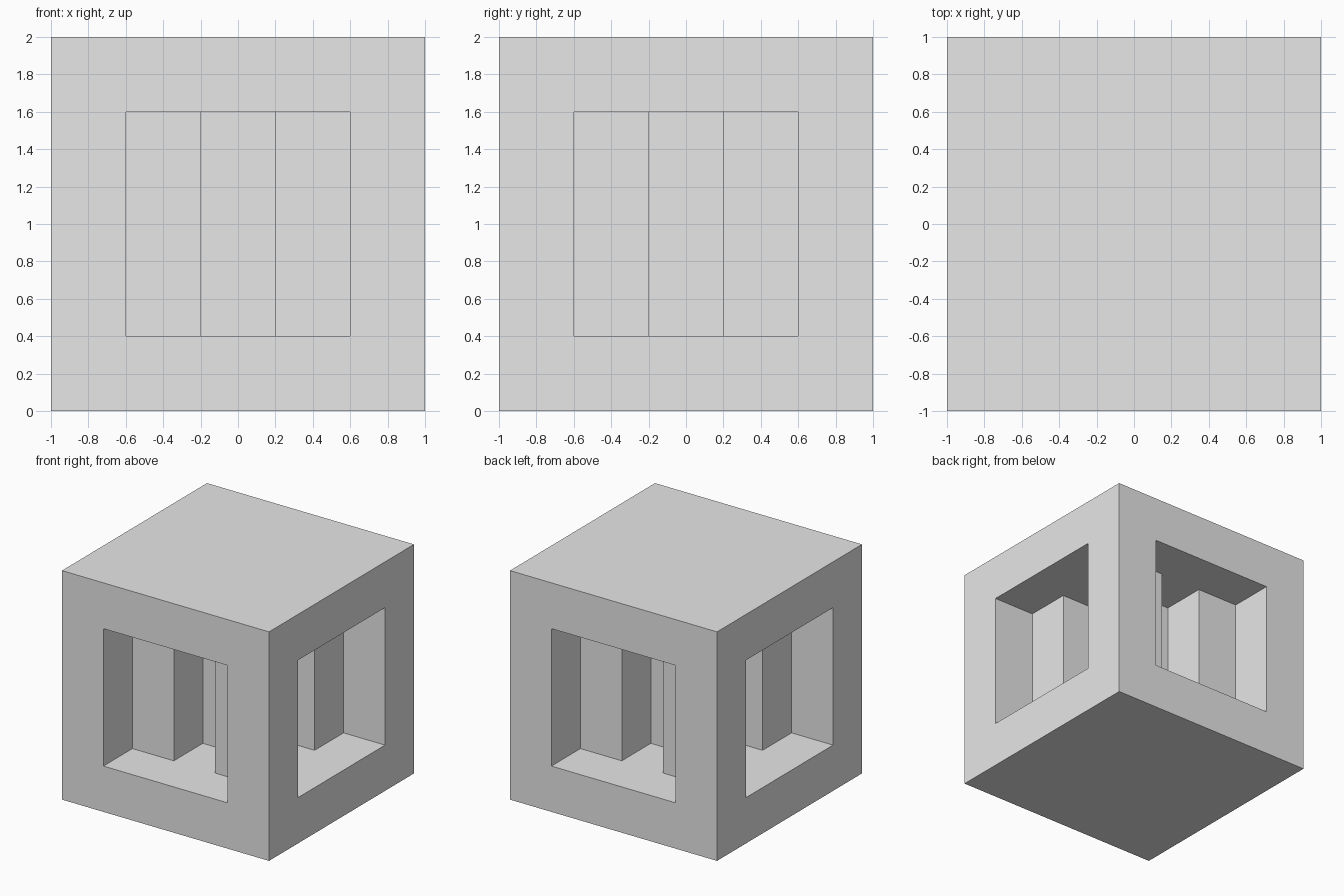
import bpy
import bmesh

SIZE = 2.0
STEP = 0.4  # wall thickness, window depth and niche depth

cube = bpy.data.objects.get("Cube")
if cube:
    bpy.data.objects.remove(cube, do_unlink=True)


def make_material(name, colour):
    mat = bpy.data.materials.new(name)
    mat.use_nodes = True
    mat.diffuse_color = colour
    mat.node_tree.nodes["Principled BSDF"].inputs["Base Color"].default_value = colour
    return mat


def push_in(bm, face, depth):
    """Extrude one face inwards and return the moved face."""
    normal = face.normal.copy()
    moved = bmesh.ops.extrude_discrete_faces(bm, faces=[face])["faces"][0]
    bmesh.ops.translate(bm, verts=moved.verts, vec=-normal * depth)
    moved.normal_update()
    return moved


def middle_strip(bm, face):
    """Split a window back into three upright strips and return the middle one."""
    normal = face.normal.copy()
    centre = face.calc_center_median()
    across = normal.cross((0, 0, 1))
    strips = [face]
    for side in (-1, 1):
        geom = strips + list({e for f in strips for e in f.edges})
        geom += list({v for f in strips for v in f.verts})
        cut = bmesh.ops.bisect_plane(bm, geom=geom, dist=1e-5,
                                     plane_co=centre + across * side * STEP / 2,
                                     plane_no=across)
        strips = [g for g in cut["geom"] if isinstance(g, bmesh.types.BMFace)]
    middle = min(strips, key=lambda f: (f.calc_center_median() - centre).length)
    middle.normal_update()
    return middle


# Solid block standing on the ground
bm = bmesh.new()
bmesh.ops.create_cube(bm, size=SIZE)
bmesh.ops.translate(bm, verts=bm.verts, vec=(0, 0, SIZE / 2))
bm.normal_update()

# Square window in each upright side, with a narrow niche in its back
sides = [f for f in bm.faces if abs(f.normal.z) < 0.5]
bmesh.ops.inset_individual(bm, faces=sides, thickness=STEP, use_even_offset=True)
bm.normal_update()
for side in sides:
    back = push_in(bm, side, STEP)
    push_in(bm, middle_strip(bm, back), STEP)

bmesh.ops.recalc_face_normals(bm, faces=bm.faces)
mesh = bpy.data.meshes.new("windowed_block")
bm.to_mesh(mesh)
bm.free()
mesh.materials.append(make_material("light_grey", (0.8, 0.8, 0.8, 1)))
block = bpy.data.objects.new("windowed_block", mesh)
bpy.context.collection.objects.link(block)
